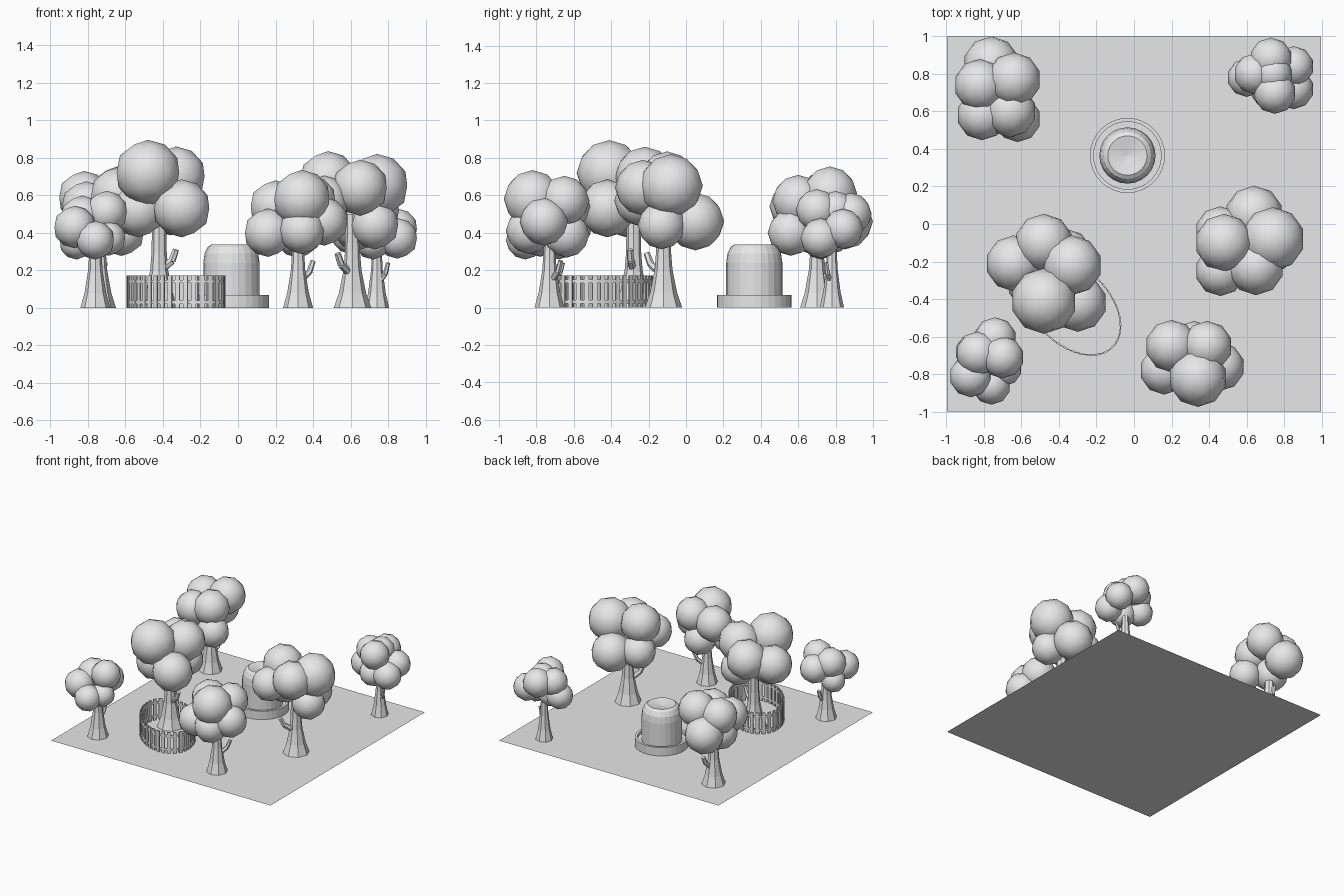
import bpy
import bmesh
from math import cos, sin, pi, atan2
from mathutils import Matrix, Vector

old = bpy.data.objects.get("Cube")
if old:
    bpy.data.objects.remove(old, do_unlink=True)

# One plain grey for the whole diorama
grey = bpy.data.materials.new("plain_grey")
grey.use_nodes = True
grey.diffuse_color = (0.8, 0.8, 0.8, 1)
grey.node_tree.nodes["Principled BSDF"].inputs["Base Color"].default_value = (0.8, 0.8, 0.8, 1)


def finish(name, bm, smooth=False, inward=False):
    """Turn a bmesh into a named object."""
    for face in bm.faces:
        face.smooth = smooth
    if inward:
        bmesh.ops.reverse_faces(bm, faces=bm.faces[:])
    mesh = bpy.data.meshes.new(name)
    bm.to_mesh(mesh)
    bm.free()
    mesh.materials.append(grey)
    obj = bpy.data.objects.new(name, mesh)
    bpy.context.collection.objects.link(obj)
    return obj


def lathe(bm, profile, sides, matrix):
    """Stack rings of (radius, height) and close both ends."""
    rings = []
    for radius, height in profile:
        ring = [bm.verts.new(matrix @ Vector((radius * cos(2 * pi * i / sides),
                                              radius * sin(2 * pi * i / sides), height)))
                for i in range(sides)]
        rings.append(ring)
    for low, high in zip(rings, rings[1:]):
        for i in range(sides):
            j = (i + 1) % sides
            bm.faces.new((low[i], low[j], high[j], high[i]))
    bm.faces.new(rings[0][::-1])
    bm.faces.new(rings[-1])


def limb(bm, start, end, r_start, r_end, sides=6):
    """Tapered stick between two points."""
    axis = end - start
    turn = axis.to_track_quat('Z', 'Y').to_matrix().to_4x4()
    lathe(bm, [(r_start, 0), (r_end, axis.length)], sides, Matrix.Translation(start) @ turn)


def tree(name, x, y, base, height, branch, lobes, inward=False):
    """Flared trunk with one bent side branch, topped by round leaf lobes."""
    bm = bmesh.new()
    profile = [(base, 0), (base * 0.72, 0.08), (base * 0.48, 0.2),
               (base * 0.4, 0.3), (base * 0.38, height)]
    lathe(bm, profile, 8, Matrix.Translation((x, y, 0)))
    bx, by, bz = branch
    root = Vector((x, y, bz - 0.1))
    elbow = Vector((x + bx * 0.75, y + by * 0.75, bz - 0.04))
    tip = Vector((x + bx, y + by, bz + 0.02))
    limb(bm, root, elbow, base * 0.22, base * 0.2)
    limb(bm, elbow, tip, base * 0.2, base * 0.17)
    finish(name + "_trunk", bm, inward=inward)

    bm = bmesh.new()
    for lx, ly, lz, radius in lobes:
        bmesh.ops.create_icosphere(bm, subdivisions=2, radius=radius * 1.03,
                                   matrix=Matrix.Translation((lx, ly, lz)))
    finish(name + "_leaves", bm, smooth=True, inward=inward)


# Ground sheet
bm = bmesh.new()
bmesh.ops.create_grid(bm, x_segments=1, y_segments=1, size=1,
                      matrix=Matrix.Diagonal((0.995, 1, 1, 1)))
finish("ground", bm)

# Trees
tree("centre_left_tree", -0.42, -0.28, 0.1, 0.55, (0.09, -0.02, 0.29), [
    (-0.48, -0.41, 0.72, 0.17), (-0.33, -0.22, 0.7, 0.155), (-0.3, -0.42, 0.53, 0.15),
    (-0.48, -0.1, 0.64, 0.15), (-0.64, -0.21, 0.6, 0.145), (-0.53, -0.32, 0.52, 0.14),
    (-0.36, -0.16, 0.52, 0.13)])
tree("front_right_tree", 0.32, -0.73, 0.08, 0.45, (0.08, 0.06, 0.23), [
    (0.34, -0.82, 0.58, 0.15), (0.2, -0.65, 0.54, 0.135), (0.39, -0.65, 0.57, 0.13),
    (0.16, -0.78, 0.4, 0.125), (0.46, -0.76, 0.46, 0.125), (0.34, -0.84, 0.41, 0.12),
    (0.32, -0.64, 0.39, 0.12)])
tree("right_tree", 0.61, -0.12, 0.1, 0.5, (-0.08, -0.09, 0.27), [
    (0.48, -0.1, 0.68, 0.15), (0.64, 0.05, 0.46, 0.15), (0.74, -0.08, 0.65, 0.165),
    (0.65, -0.23, 0.64, 0.145), (0.46, -0.25, 0.57, 0.13), (0.73, -0.13, 0.44, 0.125),
    (0.46, -0.04, 0.48, 0.13)], inward=True)
tree("back_left_tree", -0.74, 0.7, 0.09, 0.45, (0.03, 0.09, 0.22), [
    (-0.64, 0.77, 0.61, 0.14), (-0.82, 0.74, 0.59, 0.135), (-0.81, 0.58, 0.54, 0.13),
    (-0.66, 0.6, 0.57, 0.135), (-0.62, 0.56, 0.4, 0.12), (-0.76, 0.85, 0.46, 0.145),
    (-0.78, 0.67, 0.42, 0.13)], inward=True)
tree("back_right_tree", 0.74, 0.78, 0.065, 0.42, (0.06, -0.03, 0.22), [
    (0.73, 0.88, 0.5, 0.11), (0.64, 0.8, 0.5, 0.105), (0.85, 0.84, 0.42, 0.105),
    (0.75, 0.7, 0.52, 0.11), (0.85, 0.72, 0.37, 0.105), (0.6, 0.78, 0.39, 0.1),
    (0.72, 0.72, 0.36, 0.1), (0.74, 0.8, 0.52, 0.1)])
tree("front_left_tree", -0.76, -0.73, 0.08, 0.42, (0.02, 0.07, 0.22), [
    (-0.74, -0.61, 0.44, 0.11), (-0.7, -0.71, 0.51, 0.11), (-0.83, -0.69, 0.48, 0.115),
    (-0.87, -0.81, 0.43, 0.11), (-0.76, -0.86, 0.36, 0.1), (-0.69, -0.77, 0.37, 0.09),
    (-0.86, -0.68, 0.35, 0.09)], inward=True)

# Domed fountain: a rounded drum standing in a rimmed basin
spot = Matrix.Translation((-0.035, 0.365, 0))
bm = bmesh.new()
lathe(bm, [(0.2, 0), (0.2, 0.068), (0.18, 0.068), (0.18, 0.045)], 32, spot)
finish("fountain_basin", bm)
bm = bmesh.new()
lathe(bm, [(0.15, 0.04), (0.15, 0.24), (0.143, 0.29), (0.125, 0.325), (0.105, 0.338),
           (0.004, 0.32)], 24, spot)
finish("fountain_dome", bm)

# Picket fence around the tall tree: an oval turned along the ground diagonal
CENTRE = Vector((-0.33, -0.44, 0))
LONG, SHORT = 0.305, 0.2
PICKETS = 36


def oval(turn):
    """Point on the fence line and its heading."""
    spin = Matrix.Rotation(-pi / 4, 4, 'Z')
    point = CENTRE + spin @ Vector((LONG * cos(turn), SHORT * sin(turn), 0))
    along = spin @ Vector((-LONG * sin(turn), SHORT * cos(turn), 0))
    return point, along


def evenly_spaced(count, fine=720):
    """Angles that split the oval into equal lengths."""
    steps = [oval(2 * pi * i / fine)[1].length for i in range(fine)]
    gap, walked, angles = sum(steps) / count, 0, []
    for i, step in enumerate(steps):
        if walked >= gap * len(angles) and len(angles) < count:
            angles.append(2 * pi * i / fine)
        walked += step
    return angles


bm = bmesh.new()
for angle in evenly_spaced(PICKETS):
    point, along = oval(angle)
    place = (Matrix.Translation(point + Vector((0, 0, 0.086)))
             @ Matrix.Rotation(atan2(along.y, along.x), 4, 'Z')
             @ Matrix.Diagonal((0.026, 0.009, 0.172, 1)))
    bmesh.ops.create_cube(bm, size=1, matrix=place)
finish("fence_pickets", bm)

bm = bmesh.new()
SEGMENTS = 72
for z in (0.03, 0.14):
    loops = []
    for i in range(SEGMENTS):
        point, along = oval(2 * pi * i / SEGMENTS)
        out = Vector((along.y, -along.x, 0)).normalized() * 0.003
        up = Vector((0, 0, 0.009))
        mid = point + Vector((0, 0, z))
        loops.append([bm.verts.new(mid + v) for v in (out - up, out + up, up - out, -out - up)])
    for i, here in enumerate(loops):
        ahead = loops[(i + 1) % SEGMENTS]
        for k in range(4):
            m = (k + 1) % 4
            bm.faces.new((here[k], ahead[k], ahead[m], here[m]))
finish("fence_rails", bm)
